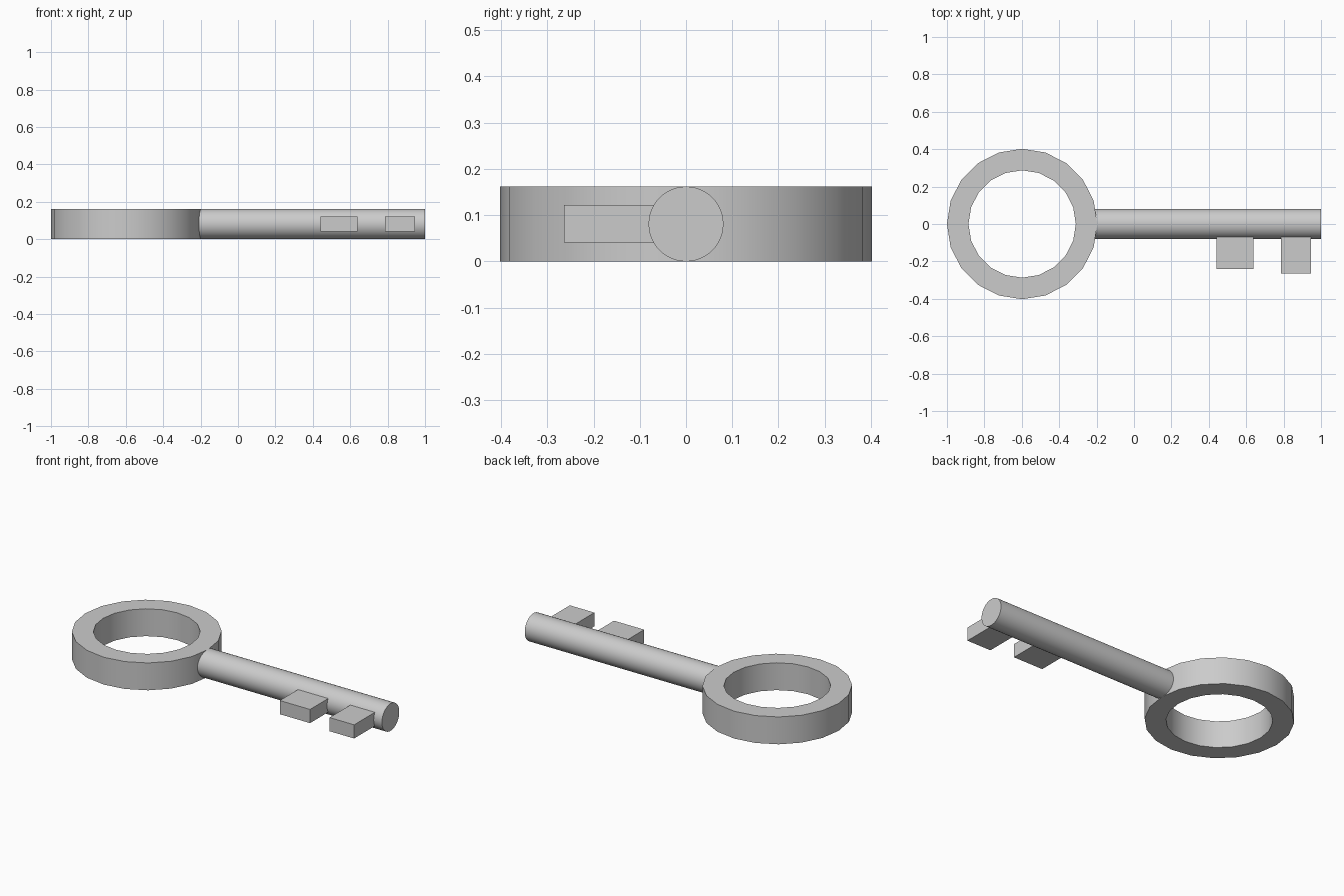
import bpy, bmesh, math

if "Cube" in bpy.data.objects:
    bpy.data.objects.remove(bpy.data.objects["Cube"])

T = 0.162          # key thickness
ZC = T / 2


def add_object(name, bm):
    bmesh.ops.recalc_face_normals(bm, faces=bm.faces)
    mesh = bpy.data.meshes.new(name)
    bm.to_mesh(mesh)
    bm.free()
    ob = bpy.data.objects.new(name, mesh)
    bpy.context.collection.objects.link(ob)
    return ob


def smooth(ob):
    bpy.ops.object.select_all(action='DESELECT')
    ob.select_set(True)
    bpy.context.view_layer.objects.active = ob
    bpy.ops.object.shade_smooth_by_angle(angle=math.radians(30))


# Ring handle: rectangular section swept around 20 steps
def ring(name, cx, r_out, r_in, sides=20):
    bm = bmesh.new()
    section = [(r_out, 0), (r_out, T), (r_in, T), (r_in, 0)]
    loops = []
    for i in range(sides):
        a = 2 * math.pi * i / sides
        loops.append([bm.verts.new((cx + r * math.cos(a), r * math.sin(a), z))
                      for r, z in section])
    for i in range(sides):
        a, b = loops[i], loops[(i + 1) % sides]
        for j in range(4):
            k = (j + 1) % 4
            bm.faces.new((a[j], b[j], b[k], a[k]))
    return add_object(name, bm)


# Bit: box running from inside the shaft outwards
def bit(name, x0, x1, y0, y1=-0.03, z0=0.041, z1=0.122):
    bm = bmesh.new()
    bmesh.ops.create_cube(bm, size=1)
    for v in bm.verts:
        v.co = (x1 if v.co.x > 0 else x0,
                y1 if v.co.y > 0 else y0,
                z1 if v.co.z > 0 else z0)
    return add_object(name, bm)


smooth(ring("ring_handle", -0.598, 0.402, 0.287))

# Round shaft
x0, x1 = -0.24, 1.0
bpy.ops.mesh.primitive_cylinder_add(vertices=48, radius=ZC, depth=x1 - x0,
                                    location=((x0 + x1) / 2, 0, ZC),
                                    rotation=(0, math.pi / 2, 0))
shaft = bpy.context.object
shaft.name = "shaft"
smooth(shaft)

bit("inner_bit", 0.442, 0.64, -0.24)
bit("end_bit", 0.785, 0.946, -0.264)
